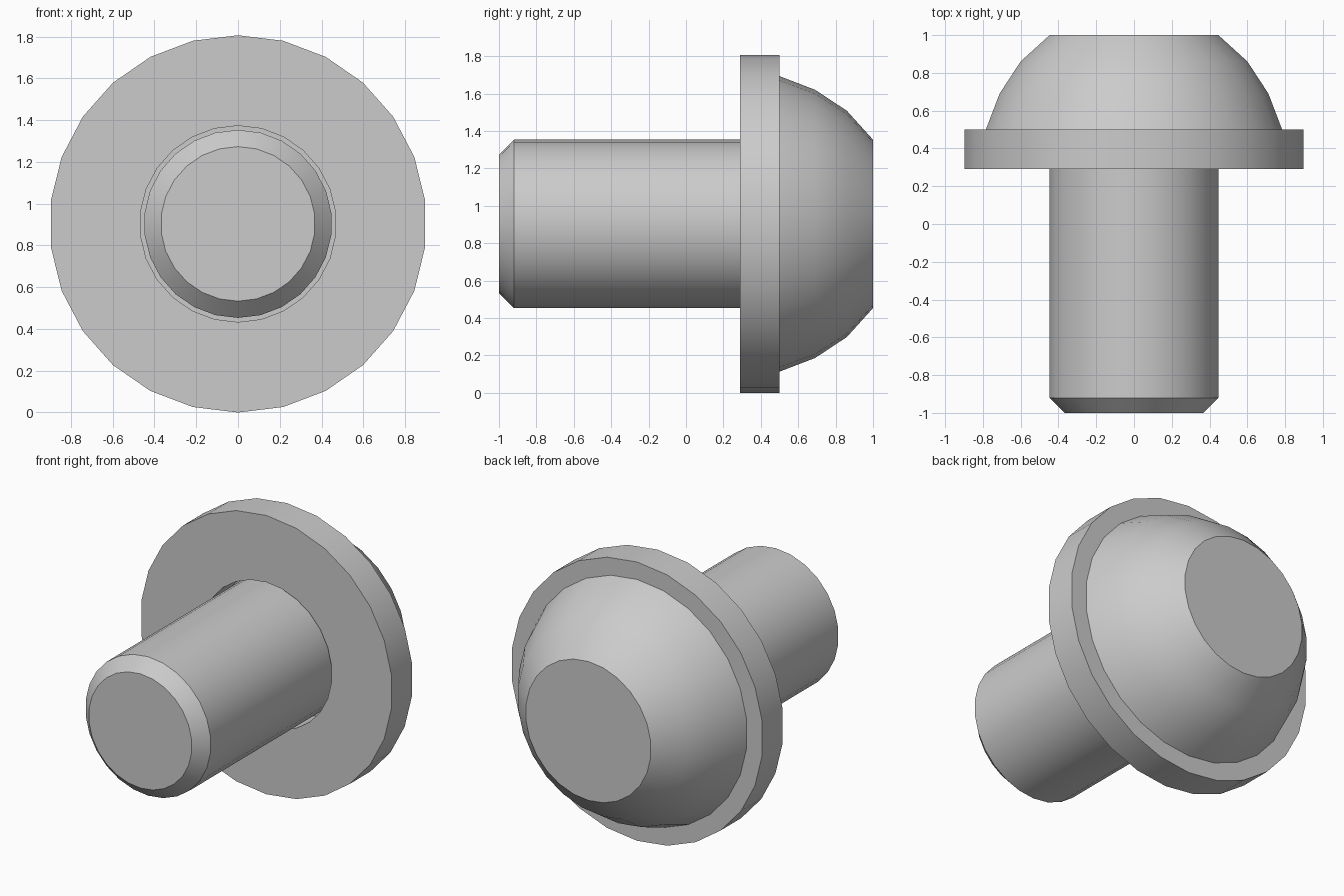
import bpy
import bmesh
import math

SIDES = 26
AXIS_Z = 0.903

cube = bpy.data.objects.get("Cube")
if cube:
    bpy.data.objects.remove(cube, do_unlink=True)

steel = bpy.data.materials.new("plain grey steel")
steel.use_nodes = True
GREY = (0.6, 0.6, 0.6, 1)
steel.diffuse_color = GREY
steel.node_tree.nodes["Principled BSDF"].inputs["Base Color"].default_value = GREY


def turned(name, profile, closed=False):
    """Turn a (radius, y) profile around the lengthwise axis; open profiles get end caps."""
    bm = bmesh.new()
    rings = []
    for radius, y in profile:
        ring = []
        for i in range(SIDES):
            a = math.tau * i / SIDES
            ring.append(bm.verts.new((radius * math.sin(a), y, AXIS_Z + radius * math.cos(a))))
        rings.append(ring)
    pairs = list(zip(rings, rings[1:]))
    if closed:
        pairs.append((rings[-1], rings[0]))
    else:
        bm.faces.new(rings[0])
        bm.faces.new(rings[-1])
    for a, b in pairs:
        for i in range(SIDES):
            j = (i + 1) % SIDES
            bm.faces.new((a[i], a[j], b[j], b[i]))
    bmesh.ops.recalc_face_normals(bm, faces=bm.faces)
    mesh = bpy.data.meshes.new(name)
    bm.to_mesh(mesh)
    bm.free()
    mesh.materials.append(steel)
    obj = bpy.data.objects.new(name, mesh)
    bpy.context.collection.objects.link(obj)
    bpy.ops.object.select_all(action="DESELECT")
    obj.select_set(True)
    bpy.context.view_layer.objects.active = obj
    bpy.ops.object.shade_smooth_by_angle(angle=math.radians(30))
    return obj


# Bolt: chamfered shank running into a domed head with a flat end
turned("bolt", [(0.37, -1), (0.45, -0.92), (0.45, 0.5),
                (0.79, 0.5), (0.717, 0.69), (0.605, 0.86), (0.45, 1)])

# Washer: flat ring under the head, slightly loose on the shank
turned("washer", [(0.47, 0.29), (0.903, 0.29), (0.903, 0.5), (0.47, 0.5)], closed=True)
